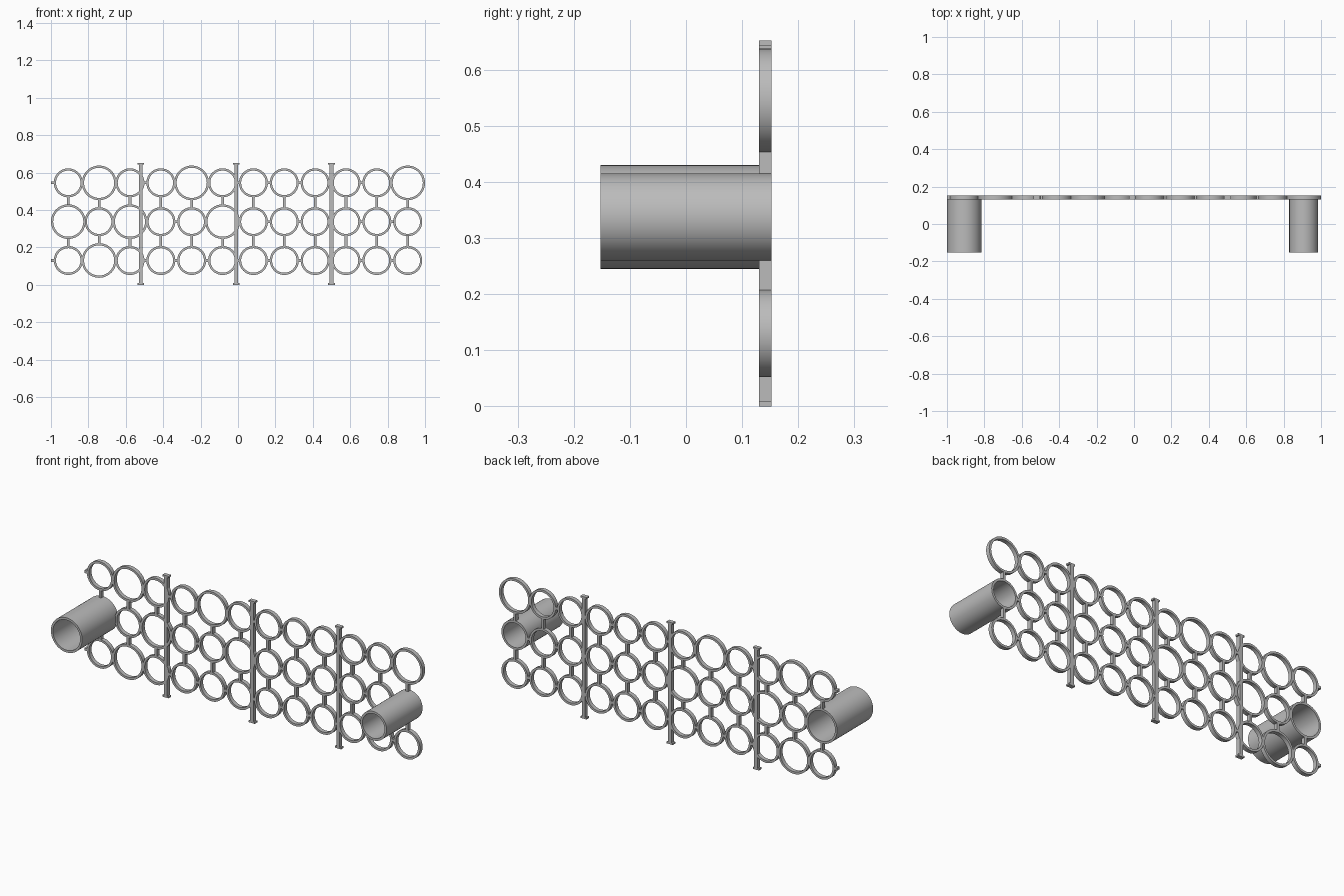
import bpy, bmesh, math

if "Cube" in bpy.data.objects:
    bpy.data.objects.remove(bpy.data.objects["Cube"])

steel = bpy.data.materials.new("steel grey")
steel.diffuse_color = (0.5, 0.5, 0.5, 1)
steel.use_nodes = True
steel.node_tree.nodes["Principled BSDF"].inputs["Base Color"].default_value = steel.diffuse_color

BACK, FRONT = 0.152, 0.13          # depth range of the flat panel
TUBE_FRONT = -0.152
SMALL, LARGE, WALL = 0.0775, 0.0925, 0.012
COLS = [-0.9075 + 0.165 * i for i in range(12)]
ROWS = [0.13, 0.3375, 0.545]
BIG = {(1, 0), (0, 1), (2, 1), (5, 1), (1, 2), (4, 2), (11, 2)}
TUBES = {(0, 1), (11, 1)}


def finish(name, bm):
    bmesh.ops.recalc_face_normals(bm, faces=bm.faces)
    mesh = bpy.data.meshes.new(name)
    bm.to_mesh(mesh)
    bm.free()
    mesh.materials.append(steel)
    ob = bpy.data.objects.new(name, mesh)
    bpy.context.collection.objects.link(ob)
    return ob


def pipe(name, x, z, radius, y0, y1, n=56):
    """Hollow round pipe along y, spun from a rectangular section."""
    bm = bmesh.new()
    section = [(radius, y0), (radius, y1), (radius - WALL, y1), (radius - WALL, y0)]
    loops = []
    for k in range(n):
        a = 2 * math.pi * k / n
        loops.append([bm.verts.new((x + r * math.cos(a), y, z + r * math.sin(a)))
                      for r, y in section])
    for k in range(n):
        a, b = loops[k], loops[(k + 1) % n]
        for j in range(4):
            bm.faces.new((a[j], a[(j + 1) % 4], b[(j + 1) % 4], b[j]))
    ob = finish(name, bm)
    bpy.ops.object.select_all(action='DESELECT')
    ob.select_set(True)
    bpy.context.view_layer.objects.active = ob
    bpy.ops.object.shade_smooth_by_angle(angle=math.radians(30))


def bar(name, x0, x1, z0, z1, y0=FRONT, y1=BACK):
    bm = bmesh.new()
    bmesh.ops.create_cube(bm, size=1)
    for v in bm.verts:
        v.co = (x1 if v.co.x > 0 else x0, y1 if v.co.y > 0 else y0,
                z1 if v.co.z > 0 else z0)
    finish(name, bm)


def rad(i, j):
    return LARGE if (i, j) in BIG else SMALL


# Rings of the panel; the two end rings extend forward as long tubes
for i, x in enumerate(COLS):
    for j, z in enumerate(ROWS):
        tube = (i, j) in TUBES
        pipe("end_tube" if tube else "ring", x, z, rad(i, j),
             TUBE_FRONT if tube else FRONT, BACK)
        # Upright link to the ring above
        if j < 2:
            bar("upright_link", x - 0.007, x + 0.007,
                z + rad(i, j) - 0.004, ROWS[j + 1] - rad(i, j + 1) + 0.004)
        # Short side link to the next ring
        if i < 11 and rad(i, j) + rad(i + 1, j) < 0.165:
            bar("side_link", x + rad(i, j) - 0.003,
                COLS[i + 1] - rad(i + 1, j) + 0.003, z - 0.007, z + 0.007)

# Stubs on the left edge
for z in (ROWS[0], ROWS[2]):
    bar("edge_stub", -1.0, COLS[0] - SMALL + 0.003, z - 0.007, z + 0.007)

# Posts with wider end plates
for x in (-0.52, -0.01, 0.50):
    bar("post", x - 0.01, x + 0.01, 0.009, 0.643)
    bar("post_foot", x - 0.018, x + 0.018, 0.0, 0.009)
    bar("post_cap", x - 0.018, x + 0.018, 0.643, 0.652)
